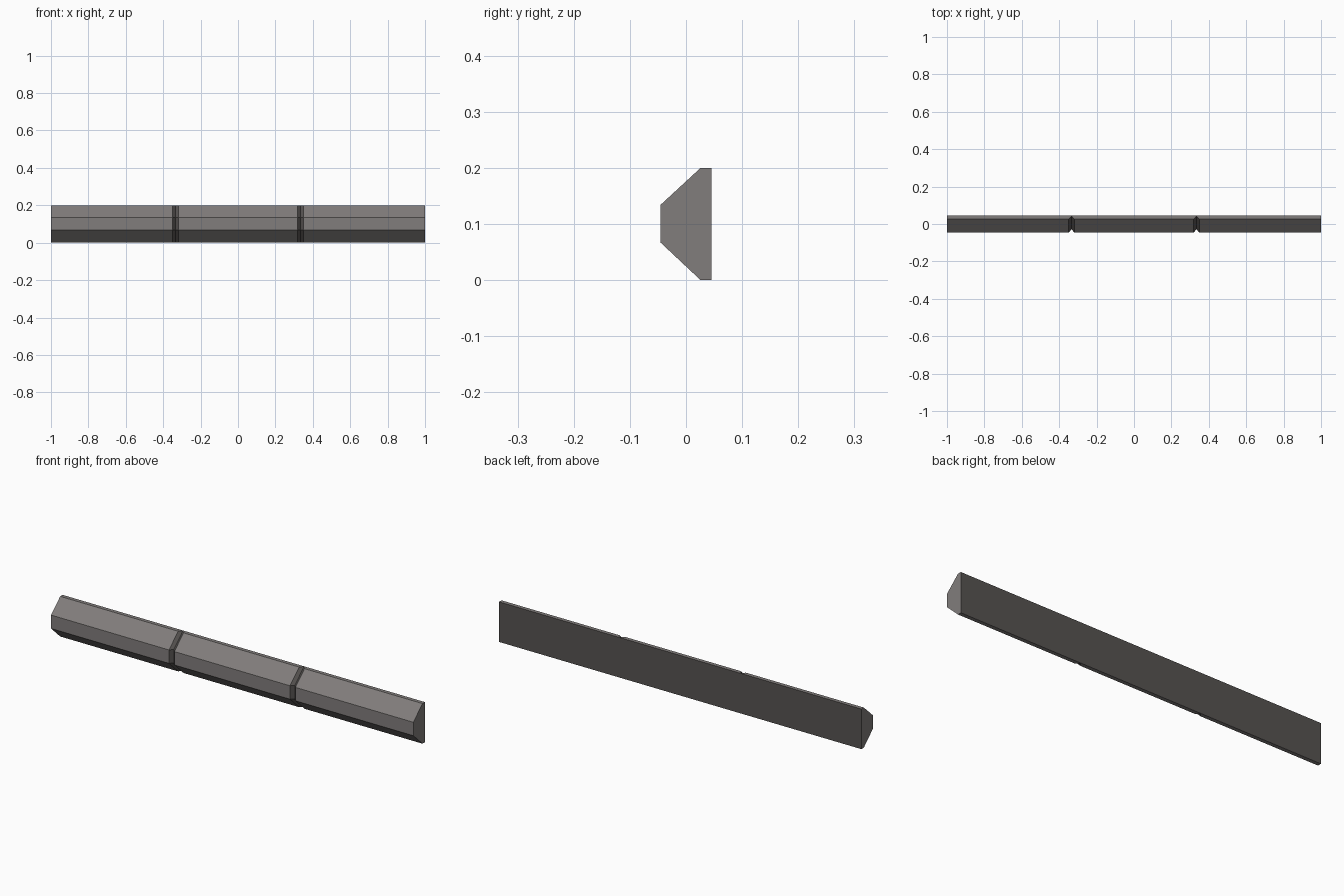
import bpy, bmesh

if "Cube" in bpy.data.objects:
    bpy.data.objects.remove(bpy.data.objects["Cube"])

# Two stone colours: light blocks, dark grooves and back
stone = bpy.data.materials.new("warm grey stone")
stone.diffuse_color = (0.22, 0.205, 0.20, 1)
stone.use_nodes = True
stone.node_tree.nodes["Principled BSDF"].inputs["Base Color"].default_value = stone.diffuse_color
dark = bpy.data.materials.new("dark grey stone")
dark.diffuse_color = (0.095, 0.087, 0.083, 1)
dark.use_nodes = True
dark.node_tree.nodes["Principled BSDF"].inputs["Base Color"].default_value = dark.diffuse_color

BACK = 0.0455
# Bevelled front of the beam section (y, z), bottom to top
FRONT = [(0.026, 0.0), (-0.0455, 0.067), (-0.0455, 0.134), (0.026, 0.2)]
GROOVE_DEPTH, GROOVE_HALF = 0.017, 0.015

# Stations along x: (x, how far the front is pushed in)
stations = [(-1.0, 0)]
for c in (-0.334, 0.334):
    stations += [(c - GROOVE_HALF, 0), (c, GROOVE_DEPTH), (c + GROOVE_HALF, 0)]
stations.append((1.0, 0))

# Beam lofted through the stations, with V grooves between its three blocks
bm = bmesh.new()
rings = []
for x, push in stations:
    section = [(BACK, 0.0)] + [(y + push, z) for y, z in FRONT] + [(BACK, 0.2)]
    rings.append([bm.verts.new((x, y, z)) for y, z in section])
for a, b in zip(rings, rings[1:]):
    n = len(a)
    for i in range(n):
        j = (i + 1) % n
        bm.faces.new((a[i], a[j], b[j], b[i]))
bm.faces.new(rings[0])
bm.faces.new(rings[-1])
bmesh.ops.recalc_face_normals(bm, faces=bm.faces)

# Dark faces: the flat back and the slanted groove walls
for f in bm.faces:
    if f.normal.y > 0.9 or 0.1 < abs(f.normal.x) < 0.9:
        f.material_index = 1

mesh = bpy.data.meshes.new("grooved_trim_beam")
bm.to_mesh(mesh)
bm.free()
mesh.materials.append(stone)
mesh.materials.append(dark)
beam = bpy.data.objects.new("grooved_trim_beam", mesh)
bpy.context.collection.objects.link(beam)
